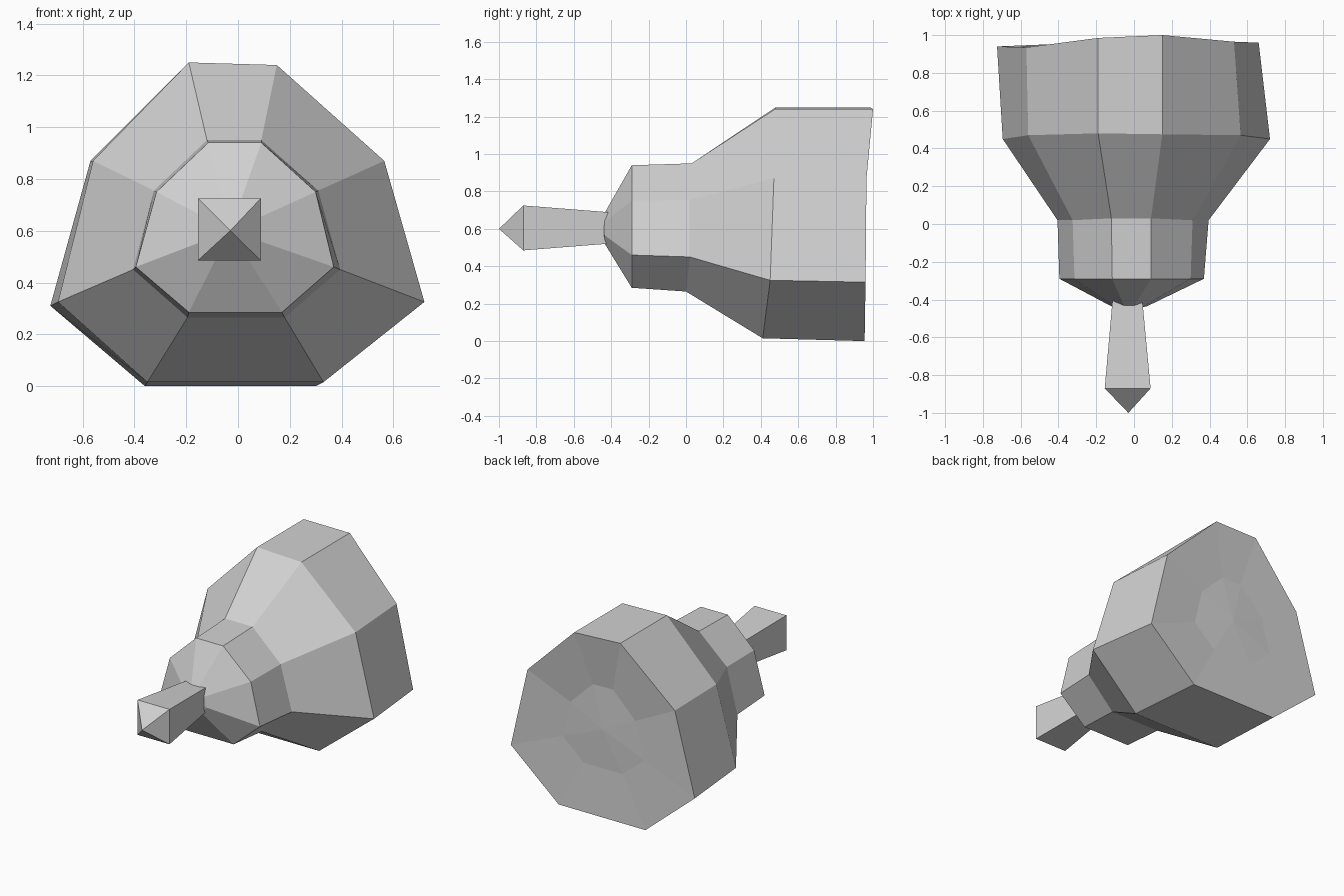
import bpy
import bmesh
from mathutils import Vector

default_cube = bpy.data.objects.get("Cube")
if default_cube:
    bpy.data.objects.remove(default_cube, do_unlink=True)


def make_material(name, color):
    mat = bpy.data.materials.new(name)
    mat.use_nodes = True
    mat.diffuse_color = color
    mat.node_tree.nodes["Principled BSDF"].inputs["Base Color"].default_value = color
    return mat


def scaled_ring(ring, center, factor, y):
    """Copy a ring, shrunk towards a centre and flattened at depth y."""
    return [(center[0] + (x - center[0]) * factor, y,
             center[1] + (z - center[1]) * factor) for x, _, z in ring]


def loft(name, rings, front_tip, back_tip, mat):
    """Bridge successive rings and close both ends with a fan."""
    bm = bmesh.new()
    loops = [[bm.verts.new(Vector(p)) for p in ring] for ring in rings]
    count = len(loops[0])
    for a, b in zip(loops, loops[1:]):
        for i in range(count):
            j = (i + 1) % count
            bm.faces.new((a[i], a[j], b[j], b[i]))
    for loop, tip in ((loops[0], front_tip), (loops[-1], back_tip)):
        apex = bm.verts.new(tip)
        for i in range(count):
            bm.faces.new((loop[i], loop[(i + 1) % count], apex))
    bmesh.ops.recalc_face_normals(bm, faces=bm.faces[:])
    mesh = bpy.data.meshes.new(name)
    bm.to_mesh(mesh)
    bm.free()
    mesh.materials.append(mat)
    obj = bpy.data.objects.new(name, mesh)
    bpy.context.collection.objects.link(obj)
    return obj


def square_ring(left, right, y, bottom, top):
    return [(left, y, top), (right, y, top), (right, y, bottom), (left, y, bottom)]


grey = make_material("plain grey", (0.64, 0.64, 0.64, 1.0))

# Octagonal sections of the body, from the neck to the rear rim
neck_front = [(-.115, -.29, .94), (.09, -.29, .94), (.3, -.29, .75), (.37, -.29, .46),
              (.17, -.29, .285), (-.19, -.29, .285), (-.395, -.29, .46), (-.315, -.29, .75)]
neck_back = [(-.12, .03, .95), (.09, .03, .95), (.31, .02, .755), (.395, .02, .45),
             (.18, 0, .265), (-.195, 0, .265), (-.405, .02, .45), (-.325, .02, .755)]
shoulder = [(-.19, .48, 1.25), (.15, .475, 1.24), (.565, .47, .87), (.72, .45, .325),
            (.33, .41, .015), (-.35, .41, .015), (-.695, .45, .325), (-.56, .47, .87)]
rear_rim = [(-.19, .985, 1.25), (.15, 1, 1.24), (.53, .965, .87), (.66, .96, .315),
            (.3, .955, 0), (-.36, .955, 0), (-.725, .94, .31), (-.57, .935, .87)]

# Body with a blunt nose and a slightly dished back
nose = scaled_ring(neck_front, (-.03, .6), .25, -.435)
dish = scaled_ring(rear_rim, (-.03, .6), .45, .94)
loft("body", [nose, neck_front, neck_back, shoulder, rear_rim, dish],
     (-.03, -.455, .6), (-.03, .95, .6), grey)

# Square spike flaring towards its pointed end
spike_end = square_ring(-.155, .088, -.87, .485, .725)
spike_root = square_ring(-.11, .04, -.36, .525, .685)
loft("spike", [spike_end, spike_root], (-.03, -1, .6), (-.03, -.35, .6), grey)
